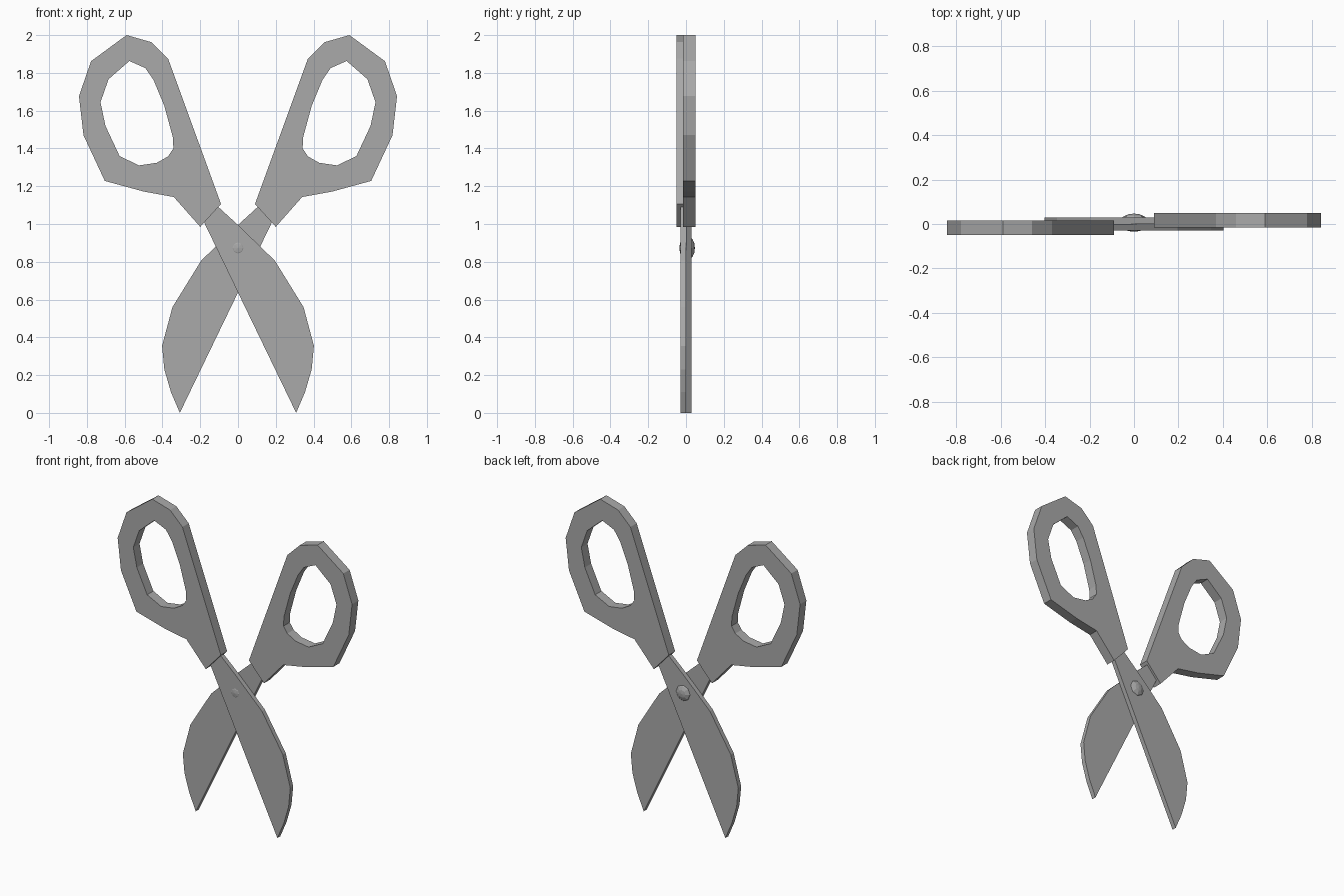
import bpy
import bmesh
from math import pi
from mathutils import Matrix

cube = bpy.data.objects.get("Cube")
if cube:
    bpy.data.objects.remove(cube, do_unlink=True)

GREY = (0.4, 0.4, 0.4, 1)
steel = bpy.data.materials.new("plain grey")
steel.use_nodes = True
steel.diffuse_color = GREY
steel.node_tree.nodes["Principled BSDF"].inputs["Base Color"].default_value = GREY


def add_object(name, bm):
    mesh = bpy.data.meshes.new(name)
    bm.to_mesh(mesh)
    bm.free()
    mesh.materials.append(steel)
    obj = bpy.data.objects.new(name, mesh)
    bpy.context.collection.objects.link(obj)
    return obj


def plate(name, loops, y0, y1, turned=False):
    """Fill x-z outlines (later loops are holes) and extrude them along y."""
    bm = bmesh.new()
    edges = []
    for loop in loops:
        verts = [bm.verts.new((x, y0, z)) for x, z in loop]
        for a, b in zip(verts, verts[1:] + verts[:1]):
            edges.append(bm.edges.new((a, b)))
    bmesh.ops.triangle_fill(bm, edges=edges, use_beauty=True)
    ext = bmesh.ops.extrude_face_region(bm, geom=bm.faces[:], use_keep_orig=True)
    moved = [v for v in ext["geom"] if isinstance(v, bmesh.types.BMVert)]
    bmesh.ops.translate(bm, verts=moved, vec=(0, y1 - y0, 0))
    if turned:
        bmesh.ops.rotate(bm, verts=bm.verts, matrix=Matrix.Rotation(pi, 3, "Z"))
    bmesh.ops.recalc_face_normals(bm, faces=bm.faces)
    return add_object(name, bm)


# Outlines of one half; the other half is the same part turned about z
blade = [(0.308, 0), (0.355, 0.11), (0.39, 0.23), (0.402, 0.355), (0.347, 0.56),
         (0.195, 0.806), (0, 0.995), (-0.115, 1.1), (-0.185, 1.02)]
grip = [(-0.59, 2), (-0.46, 1.963), (-0.37, 1.875), (-0.09, 1.106), (-0.2, 0.985),
        (-0.34, 1.143), (-0.5, 1.172), (-0.705, 1.228), (-0.818, 1.47),
        (-0.842, 1.677), (-0.778, 1.862)]
finger_hole = [(-0.575, 1.863), (-0.49, 1.825), (-0.447, 1.762), (-0.39, 1.625),
               (-0.345, 1.46), (-0.342, 1.4), (-0.37, 1.358), (-0.43, 1.324),
               (-0.525, 1.31), (-0.627, 1.36), (-0.702, 1.52), (-0.728, 1.645),
               (-0.685, 1.767)]

for side, turned in (("front", False), ("back", True)):
    plate(side + "_blade", [blade], -0.03, 0, turned)
    plate(side + "_handle", [grip, finger_hole], -0.05, 0.015, turned)

# Flattened pivot rivet, domed mostly at the back
bm = bmesh.new()
bmesh.ops.create_uvsphere(bm, u_segments=8, v_segments=8, radius=1)
bmesh.ops.rotate(bm, verts=bm.verts, matrix=Matrix.Rotation(pi / 2, 3, "X"))
bmesh.ops.scale(bm, verts=bm.verts, vec=(0.065, 0.041, 0.065))
bmesh.ops.translate(bm, verts=bm.verts, vec=(0, 0.006, 0.873))
add_object("pivot_rivet", bm)
